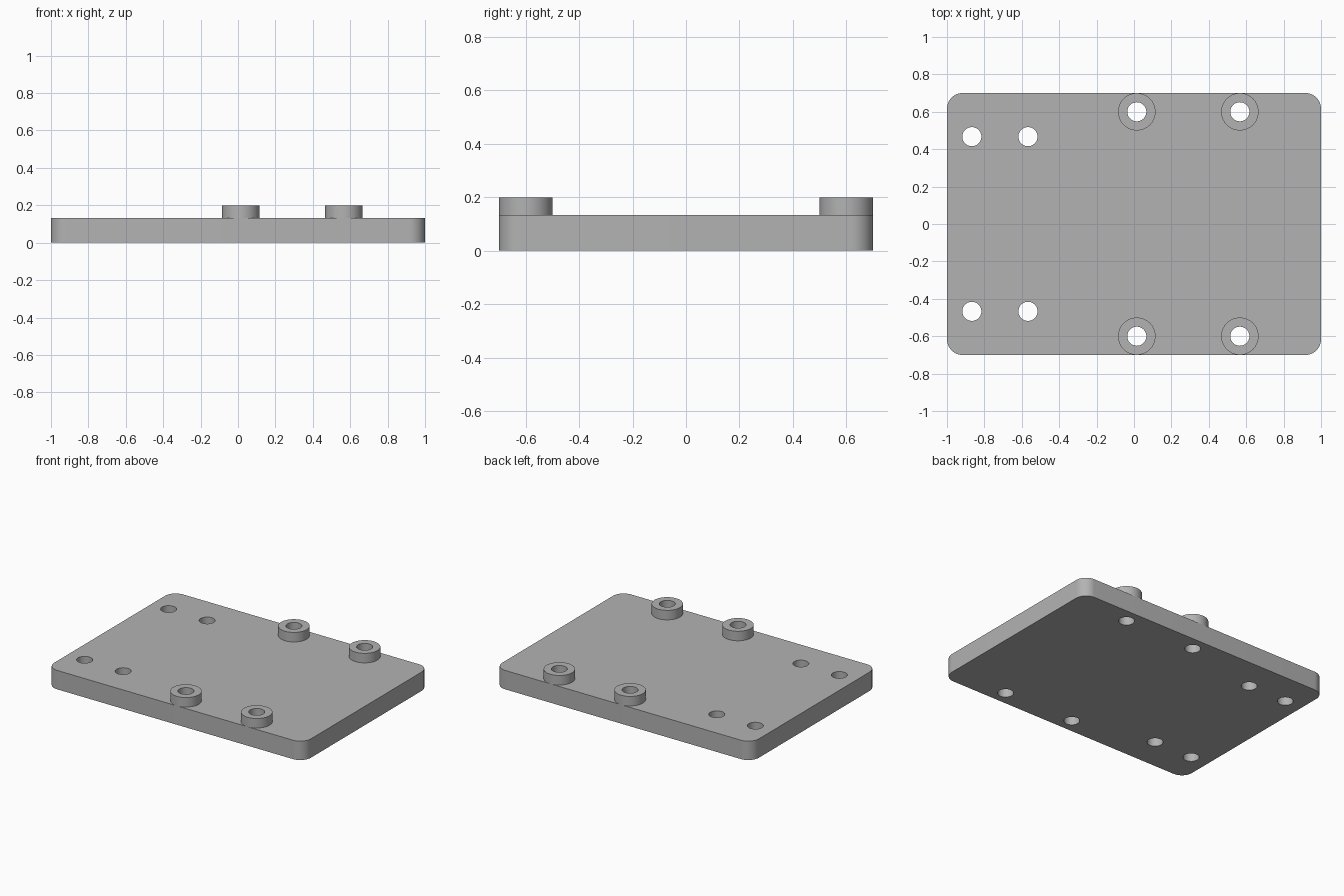
import bpy, bmesh
from math import radians, cos, sin, tau

cube = bpy.data.objects.get("Cube")
if cube:
    bpy.data.objects.remove(cube, do_unlink=True)

PLATE_TOP, BOSS_TOP = 0.133, 0.2
HOLE_R, BOSS_R = 0.051, 0.1
SEGMENTS = 64
BOSSES = [(x, y) for x in (0.015, 0.566) for y in (-0.6, 0.6)]
HOLES = [(x, y) for x in (-0.867, -0.567) for y in (-0.467, 0.467)]

grey = bpy.data.materials.new("plain grey")
grey.use_nodes = True
colour = (0.45, 0.45, 0.45, 1)
grey.diffuse_color = colour
grey.node_tree.nodes["Principled BSDF"].inputs["Base Color"].default_value = colour


def make_object(name, bm):
    bmesh.ops.recalc_face_normals(bm, faces=bm.faces)
    mesh = bpy.data.meshes.new(name)
    bm.to_mesh(mesh)
    bm.free()
    mesh.materials.append(grey)
    obj = bpy.data.objects.new(name, mesh)
    bpy.context.collection.objects.link(obj)
    return obj


def select_only(obj):
    bpy.ops.object.select_all(action='DESELECT')
    obj.select_set(True)
    bpy.context.view_layer.objects.active = obj


def smooth(obj):
    select_only(obj)
    bpy.ops.object.shade_smooth_by_angle(angle=radians(30))


def circle(bm, x, y, radius, z):
    return [bm.verts.new((x + radius * cos(tau * i / SEGMENTS),
                          y + radius * sin(tau * i / SEGMENTS), z))
            for i in range(SEGMENTS)]


def bridge(bm, a, b):
    for i in range(SEGMENTS):
        j = (i + 1) % SEGMENTS
        bm.faces.new((a[i], a[j], b[j], b[i]))


# Plate with rounded vertical corners
bm = bmesh.new()
bmesh.ops.create_cube(bm, size=1)
for v in bm.verts:
    v.co = (v.co.x * 2, v.co.y * 1.4, (v.co.z + 0.5) * PLATE_TOP)
uprights = [e for e in bm.edges if abs(e.verts[0].co.z - e.verts[1].co.z) > 0.1]
bmesh.ops.bevel(bm, geom=uprights, offset=0.083, segments=12, profile=0.5,
                affect='EDGES')
plate = make_object("plate", bm)

# Drill all through holes at once
bm = bmesh.new()
for x, y in BOSSES + HOLES:
    low = circle(bm, x, y, HOLE_R, -0.1)
    high = circle(bm, x, y, HOLE_R, 0.3)
    bridge(bm, low, high)
    bm.faces.new(low)
    bm.faces.new(high)
drill = make_object("hole_cutter", bm)
drill.hide_render = True

cut = plate.modifiers.new("holes", 'BOOLEAN')
cut.operation = 'DIFFERENCE'
cut.solver = 'EXACT'
cut.object = drill
select_only(plate)
bpy.ops.object.modifier_apply(modifier=cut.name)
bpy.data.objects.remove(drill, do_unlink=True)
smooth(plate)

# Raised ring bosses around four of the holes
for n, (x, y) in enumerate(BOSSES, 1):
    bm = bmesh.new()
    rings = [circle(bm, x, y, r, z) for r, z in
             ((BOSS_R, PLATE_TOP), (BOSS_R, BOSS_TOP),
              (HOLE_R, BOSS_TOP), (HOLE_R, PLATE_TOP))]
    for a, b in zip(rings, rings[1:] + rings[:1]):
        bridge(bm, a, b)
    smooth(make_object(f"boss_{n}", bm))
